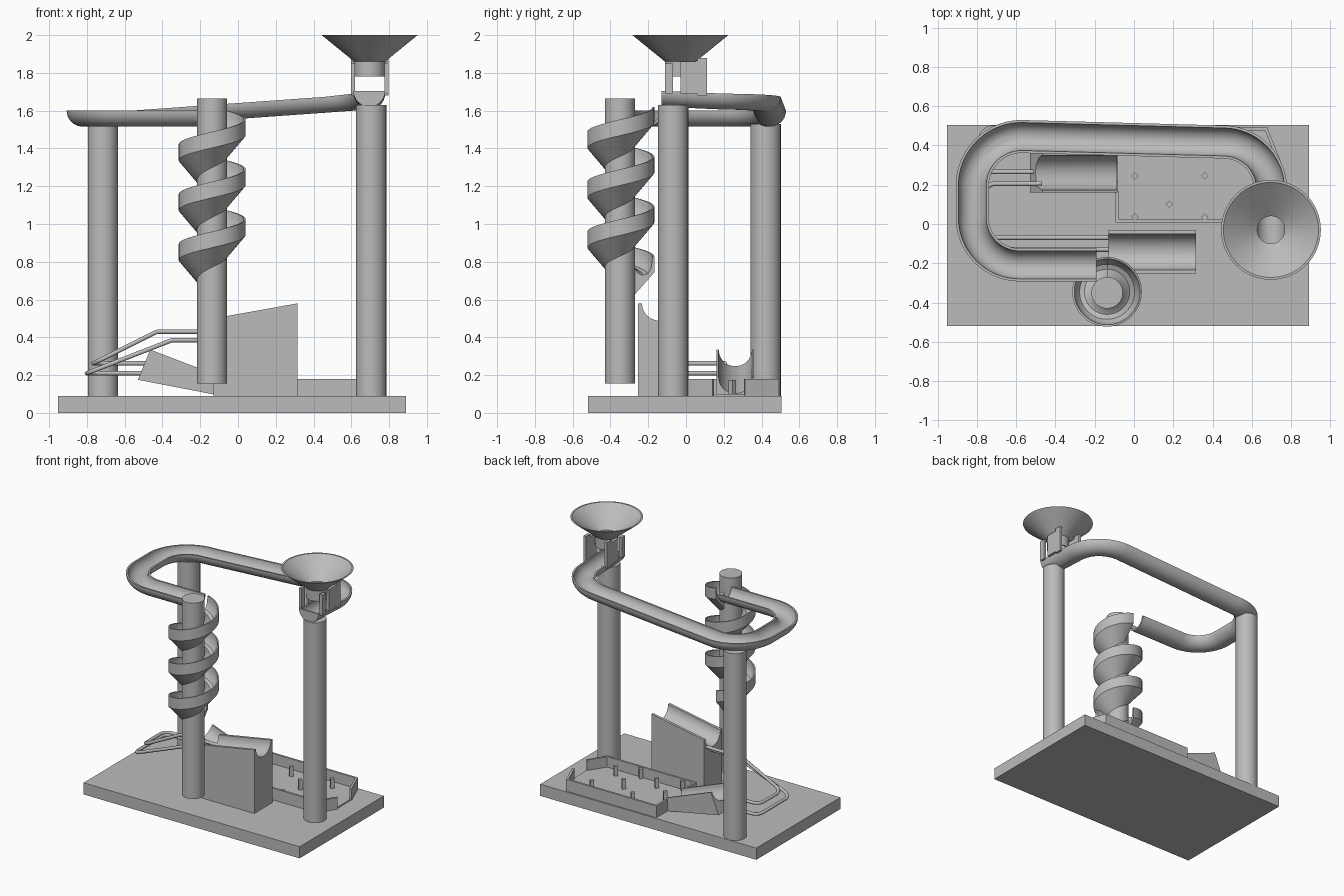
import bpy, bmesh, math
from math import pi, sin, cos, tan
from mathutils import Vector

cube = bpy.data.objects.get("Cube")
if cube:
    bpy.data.objects.remove(cube, do_unlink=True)

GREY = (0.5, 0.5, 0.5, 1)
mat = bpy.data.materials.new("plain grey")
mat.use_nodes = True
mat.diffuse_color = GREY
mat.node_tree.nodes["Principled BSDF"].inputs["Base Color"].default_value = GREY


def finish(obj, name):
    obj.name = name
    obj.data.materials.clear()
    obj.data.materials.append(mat)
    bpy.ops.object.select_all(action='DESELECT')
    obj.select_set(True)
    bpy.context.view_layer.objects.active = obj
    bpy.ops.object.shade_smooth_by_angle(angle=math.radians(32))
    return obj


def loft(name, sections, ring=False):
    """Skin closed sections, capped at both ends unless they form a ring."""
    bm = bmesh.new()
    rows = [[bm.verts.new(p) for p in s] for s in sections]
    pairs = list(zip(rows, rows[1:])) + ([(rows[-1], rows[0])] if ring else [])
    n = len(rows[0])
    for a, b in pairs:
        for i in range(n):
            j = (i + 1) % n
            bm.faces.new((a[i], a[j], b[j], b[i]))
    if not ring:
        bm.faces.new(rows[0])
        bm.faces.new(rows[-1])
    bmesh.ops.recalc_face_normals(bm, faces=bm.faces)
    mesh = bpy.data.meshes.new(name)
    bm.to_mesh(mesh)
    bm.free()
    obj = bpy.data.objects.new(name, mesh)
    bpy.context.collection.objects.link(obj)
    return finish(obj, name)


def box(name, x0, x1, y0, y1, z0, z1):
    return loft(name, [[(x0, y0, z), (x1, y0, z), (x1, y1, z), (x0, y1, z)] for z in (z0, z1)])


def pillar(name, x, y, z0, z1, r=0.08, sides=48):
    bpy.ops.mesh.primitive_cylinder_add(vertices=sides, radius=r, depth=z1 - z0,
                                        location=(x, y, (z0 + z1) / 2))
    return finish(bpy.context.object, name)


def rounded(points, radii, steps=14):
    """Polyline with an arc in place of every inner corner."""
    pts = [Vector(p) for p in points]
    out = [pts[0]]
    for a, p, b, r in zip(pts, pts[1:], pts[2:], radii):
        d0, d1 = (a - p).normalized(), (b - p).normalized()
        half = d0.angle(d1) / 2
        c = p + (d0 + d1).normalized() * r / sin(half)
        s, e = p + d0 * r / tan(half) - c, p + d1 * r / tan(half) - c
        out += [c + s.lerp(e, k / steps).normalized() * r for k in range(steps + 1)]
    return out + [pts[-1]]


def sweep(name, path, profile):
    """Carry an upright (side, height) profile along a path with mitred corners."""
    sections = []
    for i, p in enumerate(path):
        t0 = path[max(i, 1)] - path[max(i, 1) - 1]
        k = min(i, len(path) - 2)
        t1 = path[k + 1] - path[k]
        t0.z = t1.z = 0
        t0.normalize()
        t = (t0 + t1.normalized()).normalized()
        side = Vector((-t.y, t.x, 0)) / t.dot(t0)
        sections.append([p + side * u + Vector((0, 0, v)) for u, v in profile])
    return loft(name, sections)


def half_arc(r, n=20):
    return [(r * cos(pi * k / n), -r * sin(pi * k / n)) for k in range(n + 1)]


# Base and the three pillars
BASE = 0.09
box("base", -0.953, 0.89, -0.52, 0.505, 0, BASE)
pillar("back_pillar", -0.715, 0.422, BASE, 1.53)
pillar("funnel_pillar", 0.705, -0.068, BASE, 1.63)
pillar("spiral_pillar", -0.137, -0.35, 0.155, 1.665)

# Funnel turned around its axis
FX, FY = 0.697, -0.03
outline = [(0.254, 2.0), (0.082, 1.86), (0.08, 1.78), (0.07, 1.78), (0.07, 1.864), (0.242, 2.0)]
loft("funnel", [[(FX + r * cos(a), FY + r * sin(a), z) for r, z in outline]
                for a in (2 * pi * k / 64 for k in range(64))], ring=True)

# Bracket posts joining the funnel neck to the track
for tag, x in (("right", 0.608), ("left", 0.786)):
    box(tag + "_front_post", x - 0.011, x + 0.011, -0.112, -0.07, 1.69, 1.85)
    box(tag + "_middle_post", x - 0.011, x + 0.011, -0.03, 0.06, 1.69, 1.86)
    box(tag + "_back_post", x - 0.011, x + 0.011, 0.06, 0.11, 1.68, 1.88)

# Upper half-pipe track
corners = [(0.695, -0.13, 0), (0.695, 0.411, 0), (-0.823, 0.452, 0),
           (-0.823, -0.208, 0), (-0.19, -0.208, 0)]
track = rounded(corners, (0.24, 0.25, 0.24))
for p in track:
    if p.y > 0 or p.x > 0.6:
        p.z = 0.09 * min(1, max(0, (p.x + 0.55) / 1.245))
    if p.x > 0.6:
        p.z += 0.015 * max(0, 0.2 - p.y) / 0.33
    p.z += 1.6
channel = half_arc(0.084) + half_arc(0.071)[::-1]
sweep("upper_track", track, channel)
loft("track_end_cap", [[(0.695 + u, y, 1.704 + v) for u, v in half_arc(0.083)]
                       for y in (-0.131, -0.119)])

# Spiral ramp: three turns down around its pillar
ramp = [(0.177, 0), (0.177, -0.085), (0.07, -0.205), (0.07, -0.06), (0.09, -0.088),
        (0.115, -0.1), (0.14, -0.093), (0.158, -0.068), (0.166, -0.03), (0.167, 0)]
TURNS, STEPS, PITCH = 3, 48, 0.264
spiral = []
for k in range(TURNS * STEPS + 1):
    a, z = pi / 2 - 2 * pi * k / STEPS, 1.62 - PITCH * k / STEPS
    spiral.append([(-0.137 + r * cos(a), -0.345 + r * sin(a), z + v) for r, v in ramp])
loft("spiral_ramp", spiral)


# Grooved ramp blocks
def grooved(name, ends, y, half, r):
    sections = []
    for x_low, x_top, low, rim in ends:
        yz = [(half, low), (half, rim)] + [(u, rim + v) for u, v in half_arc(r)]
        yz += [(-half, rim), (-half, low)]
        sections.append([(x_low + (x_top - x_low) * (z - low) / (rim - low), y + u, z)
                         for u, z in yz])
    return loft(name, sections)


grooved("tall_ramp_block", [(-0.13, -0.13, BASE, 0.5), (0.316, 0.316, BASE, 0.58)],
        -0.142, 0.111, 0.091)
grooved("low_ramp_block", [(-0.53, -0.465, 0.175, 0.335), (-0.088, -0.085, BASE, 0.19)],
        0.261, 0.1, 0.088)


# Pair of wire rails turning back between the blocks
def wire(name, points):
    path = rounded(points, (0.06,) * 3, 8)
    data = bpy.data.curves.new(name, 'CURVE')
    data.dimensions = '3D'
    data.bevel_depth = 0.012
    data.bevel_resolution = 3
    data.use_fill_caps = True
    spline = data.splines.new('POLY')
    spline.points.add(len(path) - 1)
    for q, p in zip(spline.points, path):
        q.co = (*p, 1)
    data.materials.append(mat)
    obj = bpy.data.objects.new(name, data)
    bpy.context.collection.objects.link(obj)


for tag, x, bend, y0, y1, top, low in (("inner", -0.765, -0.43, -0.07, 0.205, 0.43, 0.262),
                                       ("outer", -0.8, -0.35, -0.13, 0.265, 0.385, 0.21)):
    wire(tag + "_wire_rail", [(-0.12, y0, top), (bend, y0, top), (x, y0, low),
                              (x, y1, low), (-0.47, y1, low)])

# Finishing tray: floor, two walls with openings, pegs
front = [(-0.085, 0.165), (-0.085, 0.015), (0.66, 0.015), (0.745, 0.145)]
back = [(-0.085, 0.36), (-0.085, 0.485), (0.672, 0.485), (0.742, 0.31)]
loft("tray_floor", [[(x, y, z) for x, y in front + back[::-1]] for z in (BASE - 0.005, 0.1)])
wall = [(-0.008, 0), (0.008, 0), (0.008, 0.09), (-0.008, 0.09)]
for name, line in (("tray_front_wall", front), ("tray_back_wall", back)):
    sweep(name, [Vector((x, y, BASE)) for x, y in line], wall)
for x, y in [(x, y) for x in (0.005, 0.36) for y in (0.035, 0.245)] + \
            [(x, y) for x in (0.18, 0.53) for y in (0.1, 0.39)]:
    pillar("tray_peg", x, y, BASE, 0.175, r=0.019, sides=4)
